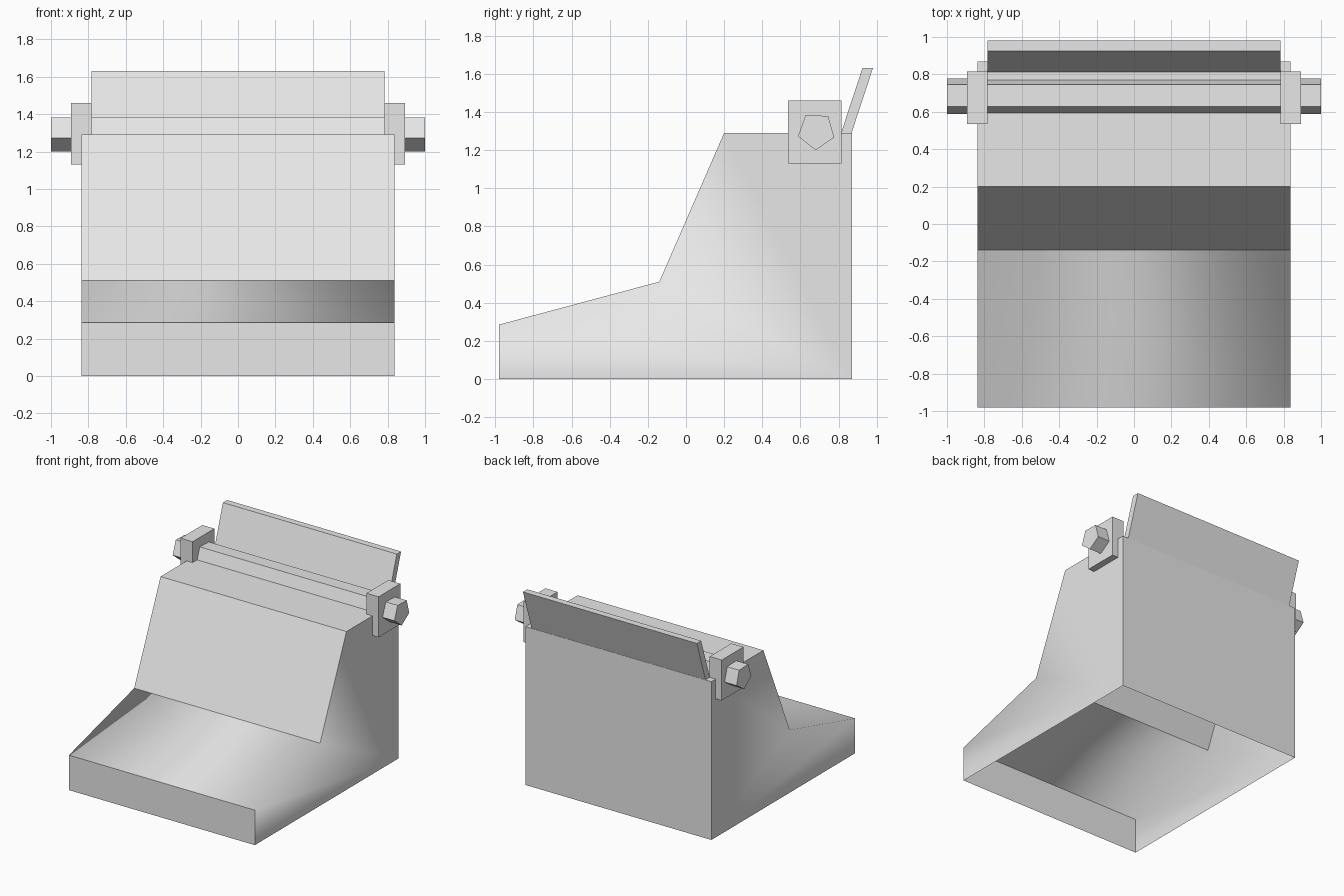
import bpy
import bmesh
import math

cube = bpy.data.objects.get("Cube")
if cube:
    bpy.data.objects.remove(cube, do_unlink=True)

grey = bpy.data.materials.new("light_grey")
grey.use_nodes = True
colour = (0.8, 0.8, 0.8, 1)
grey.diffuse_color = colour
grey.node_tree.nodes["Principled BSDF"].inputs["Base Color"].default_value = colour


def prism(name, profile, x0, x1):
    """Extrude a (y, z) outline from x0 to x1."""
    bm = bmesh.new()
    face = bm.faces.new([bm.verts.new((x0, y, z)) for y, z in profile])
    grown = bmesh.ops.extrude_face_region(bm, geom=[face], use_keep_orig=True)
    for v in grown["geom"]:
        if isinstance(v, bmesh.types.BMVert):
            v.co.x = x1
    bmesh.ops.recalc_face_normals(bm, faces=bm.faces[:])
    mesh = bpy.data.meshes.new(name)
    bm.to_mesh(mesh)
    bm.free()
    mesh.materials.append(grey)
    obj = bpy.data.objects.new(name, mesh)
    bpy.context.collection.objects.link(obj)
    return obj


# Body shell: stepped side outline, open underneath
body = prism("body_shell", [(-0.98, 0), (0.87, 0), (0.87, 1.29), (0.2, 1.29),
                            (-0.14, 0.51), (-0.98, 0.285)], -0.838, 0.838)
bm = bmesh.new()
bm.from_mesh(body.data)
bottom = [f for f in bm.faces if f.normal.z < -0.9]
bmesh.ops.delete(bm, geom=bottom, context="FACES_ONLY")

# Only the long edges beside the keyboard slope are softly shaded
for f in bm.faces:
    f.smooth = True
for e in bm.edges:
    a, b = (v.co for v in e.verts)
    beside_slope = abs(a.x - b.x) < 0.01 and all(
        0.2 < p.z < 0.6 for p in (a, b))
    e.smooth = beside_slope
bm.to_mesh(body.data)
bm.free()

# Five-sided roller passing through both brackets
angles = [math.radians(-92 + 72 * i) for i in range(5)]
prism("roller", [(0.683 + 0.1 * math.cos(a), 1.3 + 0.1 * math.sin(a))
                 for a in angles], -1, 1)

# Roller brackets on each side
for side, sign in (("left", 1), ("right", -1)):
    prism(side + "_roller_bracket", [(0.535, 1.13), (0.815, 1.13),
                                     (0.815, 1.46), (0.535, 1.46)],
          sign * 0.784, sign * 0.893)

# Leaning paper rest
prism("paper_rest", [(0.813, 1.29), (0.868, 1.29), (0.98, 1.63),
                     (0.925, 1.63)], -0.784, 0.784)
